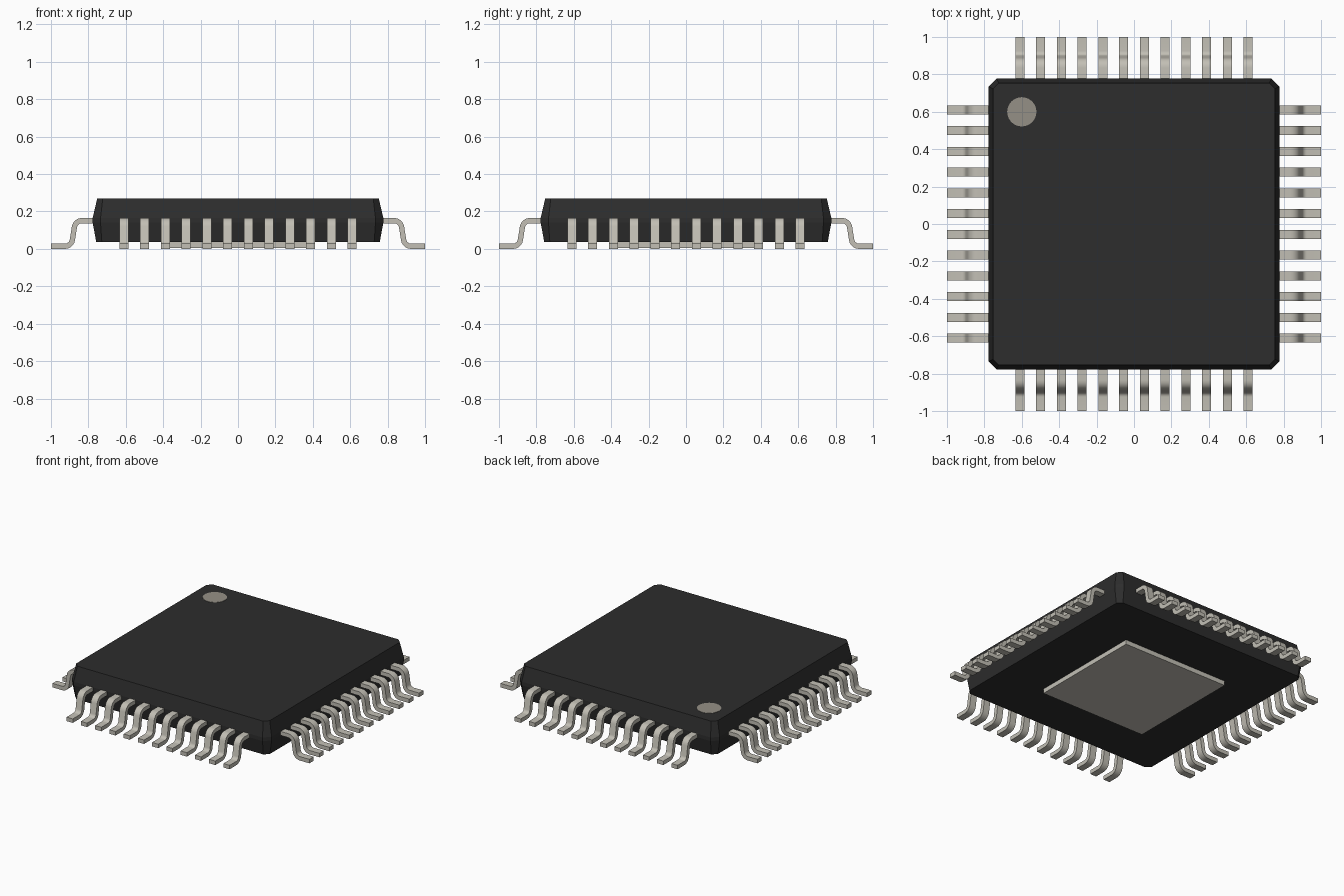
import bpy, bmesh, math
from mathutils import Matrix

cube = bpy.data.objects.get("Cube")
if cube:
    bpy.data.objects.remove(cube, do_unlink=True)


def material(name, rgb, metallic=0.0):
    m = bpy.data.materials.new(name)
    m.use_nodes = True
    m.diffuse_color = (*rgb, 1)
    bsdf = m.node_tree.nodes["Principled BSDF"]
    bsdf.inputs["Base Color"].default_value = (*rgb, 1)
    return m


BLACK = material("black plastic", (0.026, 0.026, 0.026))
METAL = material("tinned metal", (0.54, 0.52, 0.46))
GREY = material("marker grey", (0.30, 0.28, 0.24))


def make_object(name, bm, mat):
    bmesh.ops.recalc_face_normals(bm, faces=bm.faces)
    mesh = bpy.data.meshes.new(name)
    bm.to_mesh(mesh)
    bm.free()
    mesh.materials.append(mat)
    obj = bpy.data.objects.new(name, mesh)
    bpy.context.collection.objects.link(obj)
    return obj


def loft(bm, rings):
    """Join matching closed rings with quads and cap both ends."""
    for a, b in zip(rings, rings[1:]):
        for i in range(len(a)):
            j = (i + 1) % len(a)
            bm.faces.new((a[i], a[j], b[j], b[i]))
    bm.faces.new(rings[0][::-1])
    bm.faces.new(rings[-1])


# Package body: octagonal rings, widest at the parting band
def octagon(bm, h, c, z):
    pts = [(h, -h + c), (h, h - c), (h - c, h), (-h + c, h),
           (-h, h - c), (-h, -h + c), (-h + c, -h), (h - c, -h)]
    return [bm.verts.new((x, y, z)) for x, y in pts]


bm = bmesh.new()
loft(bm, [octagon(bm, *s) for s in ((0.758, 0.030, 0.037), (0.777, 0.042, 0.140),
                                    (0.777, 0.042, 0.165), (0.753, 0.030, 0.268))])
make_object("package_body", bm, BLACK)

# Heat pad under the body
bm = bmesh.new()
bmesh.ops.create_cube(bm, size=1, matrix=Matrix.Translation((0, 0, 0.023))
                      @ Matrix.Diagonal((0.82, 0.82, 0.036, 1)))
make_object("heat_pad", bm, METAL)

# Round marker for the first pin
bm = bmesh.new()
bmesh.ops.create_cone(bm, cap_ends=True, segments=48, radius1=0.078, radius2=0.078,
                      depth=0.006, matrix=Matrix.Translation((-0.6, 0.6, 0.267)))
make_object("pin_one_marker", bm, GREY)

# Gull-wing lead: centre line as (reach, height, normal angle)
THICK, WIDTH, BEND, STEPS = 0.028, 0.048, 0.04, 6
path = [(0.74, 0.151, 90)]
for i in range(STEPS + 1):
    a = math.radians(90 - 80 * i / STEPS)
    path.append((0.835 + BEND * math.cos(a), 0.111 + BEND * math.sin(a), math.degrees(a)))
for i in range(STEPS + 1):
    a = math.radians(10 + 80 * i / STEPS)
    path.append((0.925 - BEND * math.cos(a), 0.054 - BEND * math.sin(a), math.degrees(a)))
path.append((1.0, 0.014, 90))


def add_lead(bm, offset):
    rings = []
    for r, z, deg in path:
        nx = math.cos(math.radians(deg)) * THICK / 2
        nz = math.sin(math.radians(deg)) * THICK / 2
        rings.append([bm.verts.new((r + s * nx, offset + t * WIDTH / 2, z + s * nz))
                      for s, t in ((1, -1), (1, 1), (-1, 1), (-1, -1))])
    loft(bm, rings)


# Twelve leads on each of the four sides
for k, side in enumerate(("left", "back", "right", "front")):
    bm = bmesh.new()
    for i in range(12):
        add_lead(bm, (i - 5.5) * 0.111)
    bm.transform(Matrix.Rotation(k * math.pi / 2, 4, "Z"))
    leads = make_object(side + "_leads", bm, METAL)
    bpy.ops.object.select_all(action="DESELECT")
    leads.select_set(True)
    bpy.context.view_layer.objects.active = leads
    bpy.ops.object.shade_smooth_by_angle(angle=math.radians(35))
